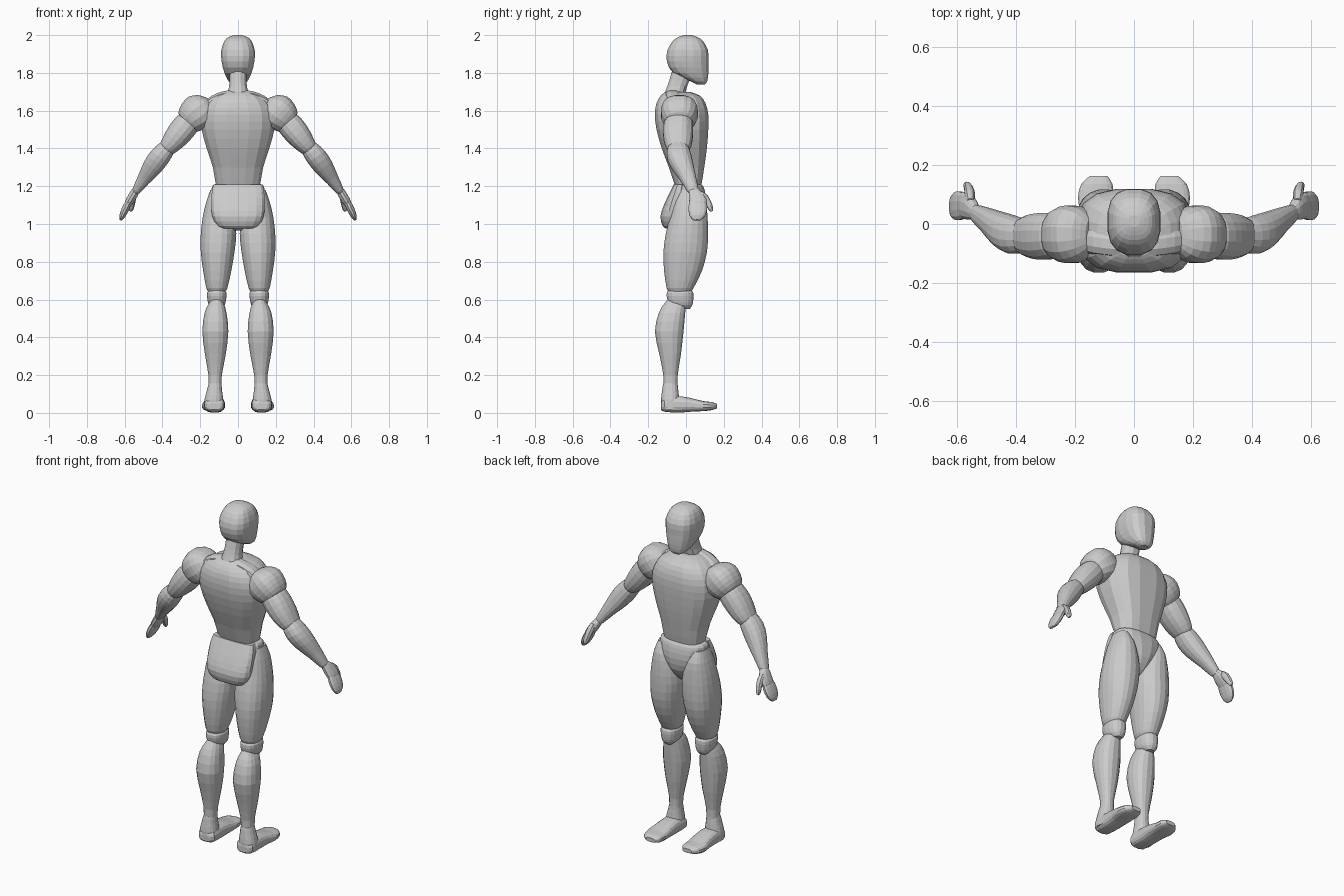
import bpy, bmesh, math
from mathutils import Vector

grey = bpy.data.materials.new("mannequin grey")
grey.diffuse_color = (0.6, 0.6, 0.6, 1)


def smooth_sections(rows, steps):
    """Catmull-Rom between neighbouring sections."""
    out = []
    for i in range(len(rows) - 1):
        a, b = rows[max(i - 1, 0)], rows[i]
        c, d = rows[i + 1], rows[min(i + 2, len(rows) - 1)]
        for s in range(steps):
            t = s / steps
            out.append([0.5 * (2*q + (r - p)*t + (2*p - 5*q + 4*r - w)*t*t
                               + (3*q - p - 3*r + w)*t**3)
                        for p, q, r, w in zip(a, b, c, d)])
    return out + [list(rows[-1])]


def loft(name, rows, u=(1, 0, 0), v=(0, 1, 0), sides=16, power=2.3, steps=2, mirror=False):
    """Skin rounded sections; each row is centre x, y, z, half size along u, along v."""
    u, v = Vector(u).normalized(), Vector(v).normalized()
    bm = bmesh.new()
    rings = []
    for x, y, z, ru, rv in smooth_sections(rows, steps):
        ring = []
        for k in range(sides):
            a = 2 * math.pi * (k + 0.5) / sides
            c, s = math.cos(a), math.sin(a)
            pu = math.copysign(abs(c) ** (2 / power), c) * max(ru, 0.002)
            pv = math.copysign(abs(s) ** (2 / power), s) * max(rv, 0.002)
            ring.append(bm.verts.new(Vector((x, y, z)) + u * pu + v * pv))
        rings.append(ring)
    for lo, hi in zip(rings, rings[1:]):
        for k in range(sides):
            n = (k + 1) % sides
            bm.faces.new((lo[k], lo[n], hi[n], hi[k]))
    bm.faces.new(rings[0][::-1])
    bm.faces.new(rings[-1])
    bmesh.ops.recalc_face_normals(bm, faces=bm.faces)
    mesh = bpy.data.meshes.new(name)
    bm.to_mesh(mesh)
    bm.free()
    mesh.materials.append(grey)
    ob = bpy.data.objects.new(name, mesh)
    bpy.context.collection.objects.link(ob)
    if mirror:
        ob.modifiers.new("mirror", 'MIRROR')
    return ob


def upright(rows):
    """Rows of z, half width, back y, front y on the centre line."""
    return [(0, (b + f) / 2, z, w, (f - b) / 2) for z, w, b, f in rows]


def limb(rows):
    """Rows of z, inner x, outer x, back y, front y."""
    return [((i + o) / 2, (b + f) / 2, z, (o - i) / 2, (f - b) / 2) for z, i, o, b, f in rows]


# Head and neck
loft("head", upright([
    (1.738, .025, .06, .10), (1.755, .05, .025, .113), (1.80, .073, -.07, .12),
    (1.86, .088, -.103, .12), (1.92, .09, -.10, .118), (1.97, .072, -.07, .09),
    (1.99, .05, -.04, .06), (2.0, .02, -.01, .03)]), power=2.6)
loft("neck", upright([
    (1.64, .085, -.14, .02), (1.70, .055, -.112, .0), (1.76, .046, -.09, .02),
    (1.83, .046, -.07, .04)]), sides=12)

# Torso
loft("torso", upright([
    (1.19, .10, -.045, .07), (1.205, .118, -.06, .082), (1.30, .135, -.092, .098),
    (1.40, .168, -.13, .112), (1.50, .195, -.158, .12), (1.58, .195, -.167, .12),
    (1.64, .17, -.158, .105), (1.68, .125, -.135, .075), (1.70, .07, -.11, .02)]), power=2.7)
loft("shoulder_yoke", [
    (.03, -.07, 1.67, .04, .05), (.08, -.068, 1.668, .036, .045),
    (.14, -.06, 1.645, .035, .045), (.19, -.05, 1.61, .03, .04)],
     u=(0, 0, 1), sides=10, mirror=True)

# Pelvis and seat
loft("pelvis", upright([
    (.965, .022, -.06, .03), (.99, .05, -.085, .06), (1.05, .09, -.10, .098),
    (1.12, .13, -.09, .108), (1.18, .142, -.075, .10), (1.205, .135, -.06, .088),
    (1.215, .11, -.045, .07)]), power=2.5)
loft("seat", upright([
    (.975, .08, -.105, -.03), (.99, .112, -.125, .0), (1.04, .138, -.136, .0),
    (1.10, .143, -.118, .0), (1.17, .14, -.085, .0), (1.21, .13, -.065, .0)]), power=3.2)

# Legs
loft("thigh", limb([
    (.63, .075, .15, -.085, .02), (.66, .056, .168, -.103, .04), (.75, .035, .185, -.117, .085),
    (.85, .018, .198, -.121, .112), (.95, .008, .198, -.108, .118), (1.04, .02, .187, -.085, .115),
    (1.12, .05, .168, -.065, .105), (1.18, .085, .146, -.035, .075)]),
     sides=20, power=2.2, mirror=True)
loft("knee", limb([
    (.55, .09, .135, -.02, .02), (.57, .07, .155, -.08, .034), (.60, .062, .163, -.10, .04),
    (.635, .06, .165, -.103, .04), (.655, .075, .15, -.09, .025)]), mirror=True)
loft("shin", limb([
    (.13, .087, .157, -.122, -.042), (.20, .085, .157, -.121, -.043),
    (.31, .064, .176, -.142, -.026), (.43, .05, .19, -.166, -.012),
    (.53, .06, .178, -.145, -.003), (.58, .075, .155, -.115, .0), (.61, .09, .14, -.09, -.01)]),
     mirror=True)
loft("ankle", limb([
    (.02, .075, .18, -.13, -.03), (.07, .077, .178, -.133, -.035), (.12, .084, .165, -.127, -.04),
    (.155, .088, .156, -.121, -.046), (.168, .10, .145, -.11, -.055)]), mirror=True)
loft("foot", [
    (.125, -.133, .035, .03, .018), (.125, -.115, .042, .052, .036), (.125, -.04, .045, .054, .044),
    (.126, .03, .042, .057, .036), (.13, .09, .036, .061, .027), (.126, .135, .036, .054, .022),
    (.12, .163, .036, .03, .012)], v=(0, 0, 1), power=2.8, mirror=True)

# Arms
loft("shoulder", [
    (.145, -.035, 1.645, .03, .05), (.165, -.035, 1.63, .07, .08), (.20, -.035, 1.60, .098, .098),
    (.24, -.035, 1.568, .09, .095), (.27, -.036, 1.54, .07, .075), (.282, -.037, 1.525, .04, .045)],
     u=(.65, 0, .76), power=2.4, mirror=True)
loft("upper_arm", [
    (.235, -.038, 1.565, .05, .06), (.27, -.04, 1.53, .068, .077), (.315, -.042, 1.475, .067, .08),
    (.355, -.041, 1.425, .055, .072), (.385, -.04, 1.39, .04, .055), (.395, -.04, 1.378, .022, .03)],
     u=(.78, 0, .62), mirror=True)
loft("forearm", [
    (.36, -.042, 1.42, .025, .03), (.375, -.041, 1.405, .045, .055), (.415, -.036, 1.355, .056, .066),
    (.455, -.018, 1.30, .052, .06), (.50, .012, 1.235, .036, .044), (.54, .036, 1.175, .022, .03),
    (.548, .04, 1.163, .012, .02)],
     u=(.82, 0, .57), mirror=True)

# Hands
loft("palm", [
    (.53, .036, 1.195, .014, .018), (.545, .048, 1.17, .022, .034), (.562, .06, 1.14, .024, .046),
    (.58, .064, 1.11, .021, .045), (.592, .062, 1.085, .012, .03)],
     u=(.87, 0, .5), sides=12, mirror=True)
loft("fingers", [
    (.568, .062, 1.132, .01, .028), (.58, .062, 1.112, .018, .045), (.598, .062, 1.075, .02, .05),
    (.614, .06, 1.04, .016, .04), (.622, .058, 1.02, .006, .018)],
     u=(.9, 0, .43), sides=12, mirror=True)
loft("thumb", [
    (.555, .075, 1.165, .012, .014), (.557, .098, 1.14, .018, .02), (.561, .118, 1.108, .016, .018),
    (.566, .132, 1.08, .013, .013), (.568, .138, 1.068, .005, .006)],
     u=(.95, 0, .1), v=(0, .82, .5), sides=10, mirror=True)
